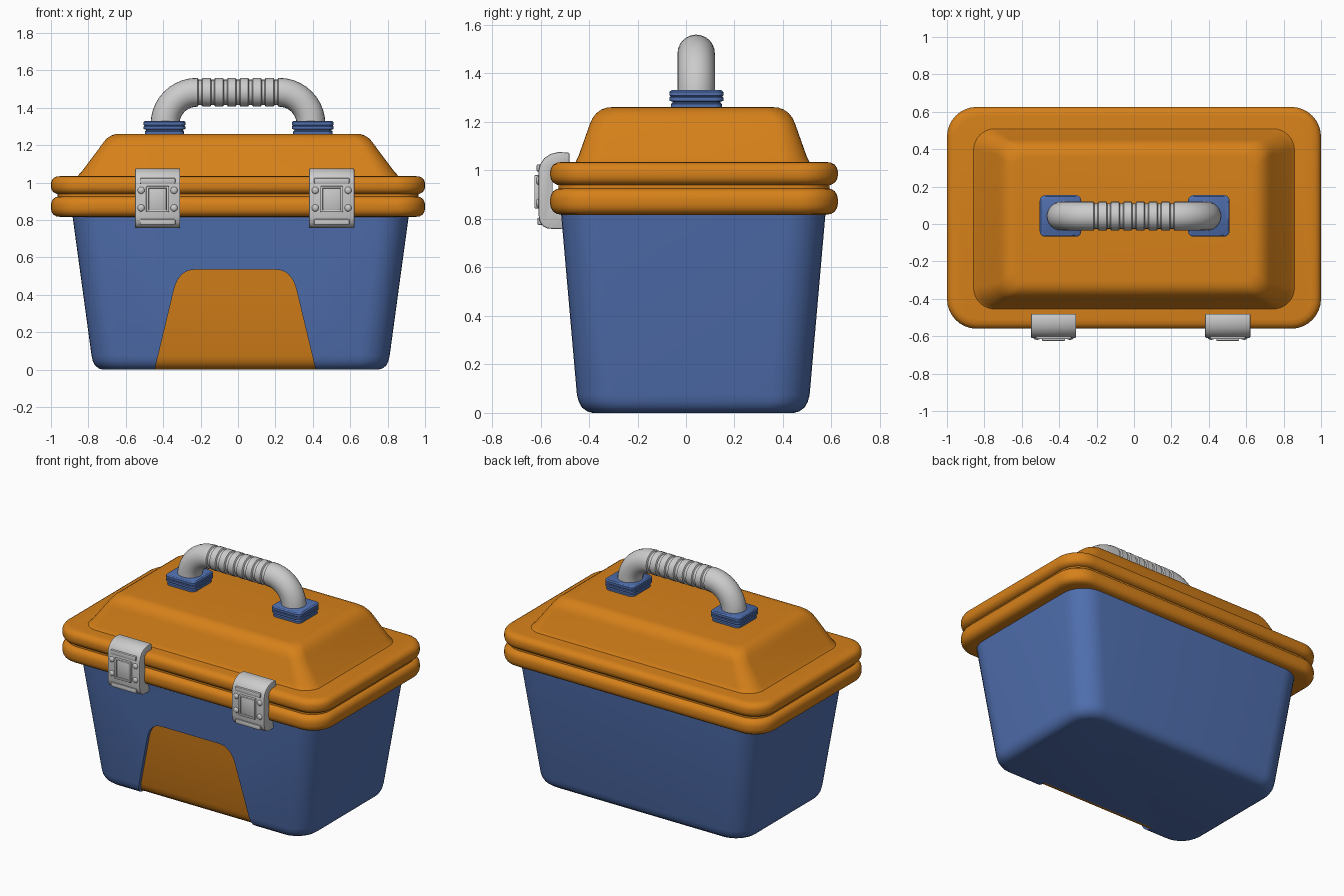
import bpy, bmesh, math
from mathutils import Vector

if "Cube" in bpy.data.objects:
    bpy.data.objects.remove(bpy.data.objects["Cube"])

def material(name, rgb):
    m = bpy.data.materials.new(name)
    m.diffuse_color = (*rgb, 1)
    m.use_nodes = True
    m.node_tree.nodes["Principled BSDF"].inputs["Base Color"].default_value = m.diffuse_color
    return m

ORANGE = material("orange plastic", (0.68, 0.22, 0.01))
BLUE = material("blue plastic", (0.08, 0.16, 0.43))

def finish(ob, angle=38):
    bpy.ops.object.select_all(action='DESELECT')
    bpy.context.view_layer.objects.active = ob
    ob.select_set(True)
    for m in list(ob.modifiers):
        bpy.ops.object.modifier_apply(modifier=m.name)
    bpy.ops.object.shade_smooth_by_angle(angle=math.radians(angle))

def make(name, bm, mat=None):
    bmesh.ops.recalc_face_normals(bm, faces=bm.faces[:])
    me = bpy.data.meshes.new(name)
    bm.to_mesh(me)
    bm.free()
    ob = bpy.data.objects.new(name, me)
    bpy.context.collection.objects.link(ob)
    if mat:
        me.materials.append(mat)
    return ob

def skin(name, rings, mat=None):
    """Bridge a list of equal point rings and cap both ends."""
    bm = bmesh.new()
    vs = [[bm.verts.new(p) for p in r] for r in rings]
    n = len(vs[0])
    for a, b in zip(vs, vs[1:]):
        for i in range(n):
            bm.faces.new((a[i], a[(i + 1) % n], b[(i + 1) % n], b[i]))
    bm.faces.new(vs[0])
    bm.faces.new(vs[-1])
    return make(name, bm, mat)

def rounded_rect(cx, cy, z, hx, hy, r, seg=8):
    pts = []
    for k, (sx, sy) in enumerate(((1, 1), (-1, 1), (-1, -1), (1, -1))):
        for i in range(seg + 1):
            a = math.pi / 2 * (k + i / seg)
            pts.append((cx + sx * (hx - r) + r * math.cos(a),
                        cy + sy * (hy - r) + r * math.sin(a), z))
    return pts

def loft(name, cx, cy, levels, mat):
    return skin(name, [rounded_rect(cx, cy, *lv) for lv in levels], mat)

def box(name, x, y, z, sx, sy, sz, bevel=0.006):
    bm = bmesh.new()
    bmesh.ops.create_cube(bm, size=1)
    for v in bm.verts:
        v.co = Vector((x + v.co.x * sx, y + v.co.y * sy, z + v.co.z * sz))
    bmesh.ops.bevel(bm, geom=bm.edges[:], offset=bevel, segments=2, profile=0.5, affect='EDGES')
    return make(name, bm)

# Body, with a recess at the front filled by an orange panel
BODY = [(0, .735, .415, .12), (.006, .757, .437, .135), (.022, .778, .459, .15),
        (.045, .79, .472, .155), (.075, .797, .48, .16), (.83, .90, .546, .16)]
body = loft("body", .014, .03, BODY, BLUE)
panel = loft("front_panel", .014, .053, BODY, ORANGE)

outline = [(-.45, -.02), (.42, -.02)]
for p0, p1, p2 in (((.312, .43), (.285, .535), (.2, .535)),
                   ((-.23, .535), (-.315, .535), (-.342, .43))):
    for i in range(9):
        t = i / 8
        outline.append(tuple((1 - t) ** 2 * a + 2 * t * (1 - t) * b + t * t * c
                             for a, b, c in zip(p0, p1, p2)))
cutter = skin("panel_cutter", [[(x, y, z) for x, z in outline] for y in (-.8, -.36)])
cutter.hide_render = True
for ob, op in ((body, 'DIFFERENCE'), (panel, 'INTERSECT')):
    m = ob.modifiers.new("cut", 'BOOLEAN')
    m.operation, m.object, m.solver = op, cutter, 'EXACT'
    finish(ob)
bpy.data.objects.remove(cutter)

# Double rim: the body's lip and the lid's lip with a groove between
def lip(name, z0, z1):
    h = z1 - z0
    prof = [(0, .05), (.03, .028), (.12, .012), (.26, .003), (.4, 0),
            (.6, 0), (.74, .003), (.88, .012), (.97, .028), (1, .05)]
    finish(loft(name, 0, .033, [(z0 + h * t, 1 - d, .593 - d, .16 - d) for t, d in prof], ORANGE))

lip("body_rim", .817, .927)
lip("lid_rim", .938, 1.035)
finish(loft("rim_seam", 0, .033, [(.9, .965, .558, .13), (.96, .965, .558, .13)], ORANGE))

# Lid dome with a soft foot and rounded top
finish(loft("lid", 0, .027, [
    (1.02, .875, .496, .12), (1.035, .858, .482, .115), (1.06, .835, .47, .11),
    (1.19, .738, .424, .08), (1.215, .72, .413, .08), (1.236, .702, .397, .08),
    (1.251, .68, .376, .075), (1.259, .658, .354, .07), (1.261, .635, .33, .06)], ORANGE))

# Stepped pads under the handle
for side, x in (("left", -.393), ("right", .4)):
    finish(loft(side + "_handle_pad", x, .043, [
        (1.25, .105, .105, .03), (1.274, .105, .105, .03), (1.279, .099, .099, .03),
        (1.283, .099, .099, .03), (1.287, .111, .111, .03), (1.301, .111, .111, .03),
        (1.305, .107, .107, .03), (1.309, .111, .111, .03), (1.324, .111, .111, .03),
        (1.331, .103, .103, .025)], BLUE))

# Handle: bent tube with seven grip grooves
R, BEND, CX, CZ = .077, .17, .22, 1.313
def arc(sign, angles):
    return [(sign * CX + BEND * math.cos(a), CZ + BEND * math.sin(a),
             math.cos(a), math.sin(a), R) for a in angles]
path = arc(-1, [math.pi * (1 - i / 20) for i in range(11)])
for k in range(-3, 4):
    for dx, dr in ((-.013, 0), (-.008, .009), (.008, .009), (.013, 0)):
        path.append((k * .0675 + dx, CZ + BEND, 0, 1, R - dr))
path += arc(1, [math.pi / 2 * (1 - i / 10) for i in range(11)])
finish(skin("handle", [[(x + r * math.cos(t) * nx, .042 + r * math.sin(t), z + r * math.cos(t) * nz)
                        for t in (math.tau * j / 24 for j in range(24))]
                       for x, z, nx, nz, r in path]))

# Two latches hooked over the rim
HOOK = [(-.48, 1.025), (-.48, 1.073), (-.525, 1.076), (-.558, 1.068), (-.585, 1.05),
        (-.602, 1.025), (-.609, .995), (-.609, .82), (-.603, .79), (-.59, .77),
        (-.57, .76), (-.5, .757), (-.5, .81), (-.55, .84), (-.55, 1.01)]
for side, x in (("left", -.43), ("right", .501)):
    plate = skin(side + "_latch", [[(x + s * .121, y, z) for y, z in HOOK] for s in (-1, 1)])
    b = plate.modifiers.new("bevel", 'BEVEL')
    b.width, b.segments, b.limit_method = .006, 2, 'ANGLE'
    b.angle_limit = math.radians(50)
    finish(plate)
    finish(box(side + "_latch_top_bar", x, -.6, 1.01, .19, .032, .03))
    finish(box(side + "_latch_bottom_bar", x, -.598, .79, .19, .03, .03))
    # centre button with a raised border
    finish(box(side + "_latch_button", x, -.607, .912, .095, .022, .12))
    for s in (-1, 1):
        finish(box(side + "_latch_border_side", x + s * .054, -.607, .912, .014, .036, .138, .004))
        finish(box(side + "_latch_border_edge", x, -.607, .912 + s * .063, .12, .036, .012, .004))
        for z in (.865, .959):
            bm = bmesh.new()
            bmesh.ops.create_uvsphere(bm, u_segments=16, v_segments=8, radius=.019)
            for v in bm.verts:
                v.co = Vector((x + s * .088 + v.co.x, -.608 + v.co.y * .6, z + v.co.z))
            finish(make(side + "_latch_rivet", bm))
